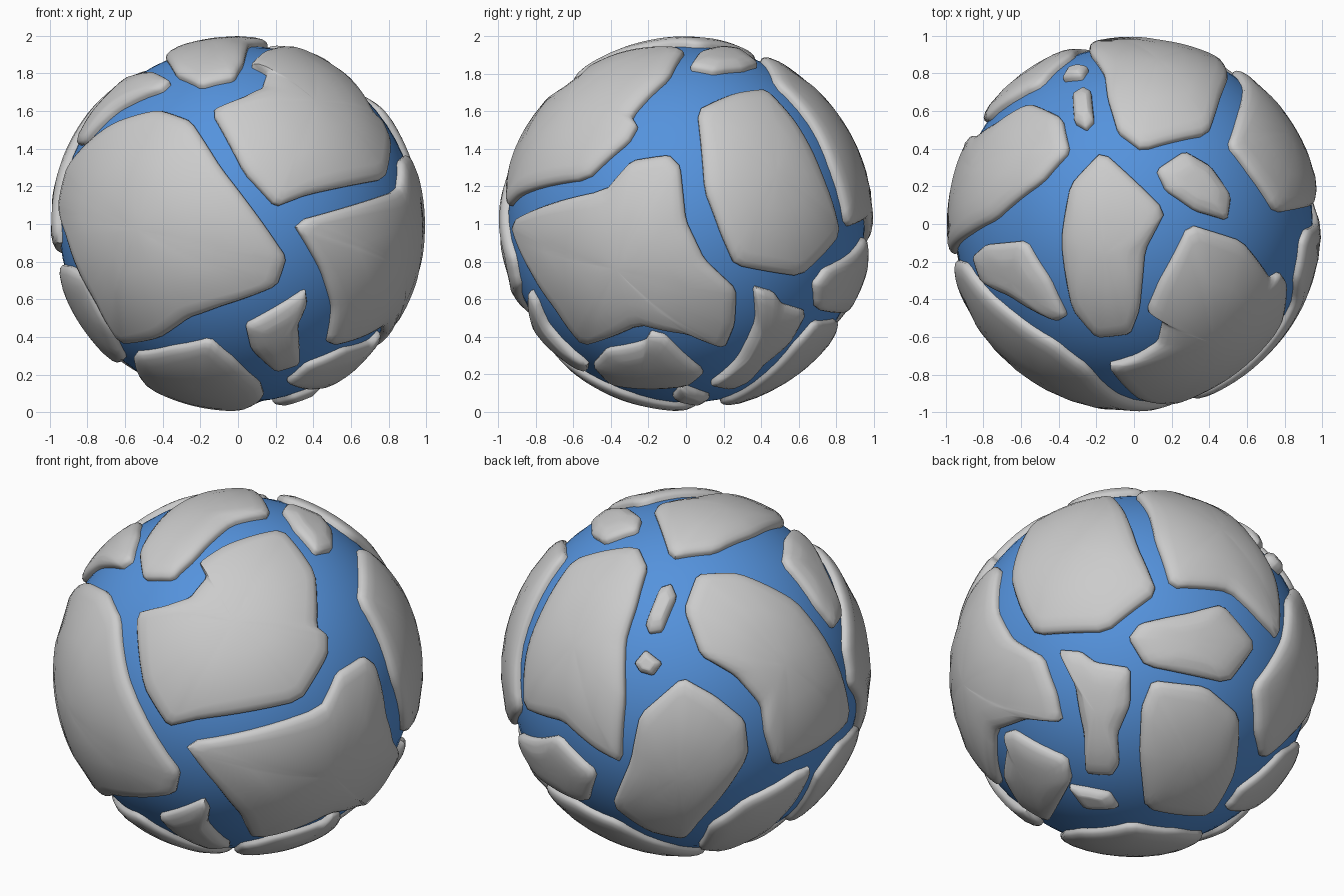
import bpy, bmesh, math
from mathutils import Vector

if "Cube" in bpy.data.objects:
    bpy.data.objects.remove(bpy.data.objects["Cube"])

CENTRE = Vector((0, 0, 1))
# viewing directions the outlines are drawn in: azimuth from the front, elevation
VIEWS = {"front": (0, 0), "right": (90, 0), "left": (270, 0), "top": (0, 90), "bottom": (0, -90),
         "front_right": (35, 24), "back_left": (215, 25), "back_low": (140, -28)}
# plate cross-section from rim to middle: inset, largest inset fraction, radius
RIM = [(0, 0, .93), (0, 0, .966), (.012, .1, .980), (.04, .27, .990), (.09, .4, .996)]
FILL = [.45, .65, .85]


def project(view, u, v, r=.975):
    """Point drawn in a view, as a direction from the globe's centre."""
    a, e = (math.radians(k) for k in VIEWS[view])
    right = Vector((math.cos(a), math.sin(a), 0))
    up = Vector((-math.sin(a) * math.sin(e), math.cos(a) * math.sin(e), math.cos(e)))
    out = right.cross(up)
    w = math.sqrt(max(0, r * r - u * u - v * v))
    return (right * u + up * v + out * w).normalized()


def outline(corners, cut=.1, step=.06):
    """Closed outline with slightly rounded corners and evenly short segments."""
    n, pts, res = len(corners), [], []
    for i in range(n):
        p, q = corners[i], corners[(i + 1) % n]
        pts += [p.lerp(q, cut), p.lerp(q, 1 - cut)]
    for i, p in enumerate(pts):
        q = pts[(i + 1) % len(pts)]
        k = max(1, math.ceil((q - p).length / step))
        res += [p.lerp(q, j / k).normalized() for j in range(k)]
    return res


def plate(name, view, pts):
    """Puffy curved plate lying on the globe."""
    rim = outline([project(view, *p) for p in pts])
    mid = sum(rim, Vector()).normalized()
    bm = bmesh.new()

    def ring(ts, r):
        return [bm.verts.new(b.lerp(mid, t).normalized() * r + CENTRE) for b, t in zip(rim, ts)]

    rings = [ring([min(d / max((b - mid).length, .01), cap) for b in rim], r) for d, cap, r in RIM]
    rings += [ring([t] * len(rim), .998) for t in FILL]
    tip = bm.verts.new(mid * .998 + CENTRE)
    n = len(rim)
    for i in range(n):
        j = (i + 1) % n
        for lo, hi in zip(rings, rings[1:]):
            bm.faces.new((lo[i], lo[j], hi[j], hi[i]))
        bm.faces.new((rings[-1][i], rings[-1][j], tip))
    bm.normal_update()
    if sum(f.normal.dot(mid) * f.calc_area() for f in bm.faces) < 0:
        bmesh.ops.reverse_faces(bm, faces=bm.faces[:])
    me = bpy.data.meshes.new(name)
    bm.to_mesh(me)
    bm.free()
    me.shade_smooth()
    me.set_sharp_from_angle(angle=math.radians(50))
    ob = bpy.data.objects.new(name, me)
    bpy.context.collection.objects.link(ob)


# blue globe
bpy.ops.mesh.primitive_uv_sphere_add(segments=64, ring_count=32, radius=.95, location=CENTRE)
globe = bpy.context.object
globe.name = "globe"
bpy.ops.object.shade_smooth()
blue = bpy.data.materials.new("blue")
blue.diffuse_color = (.09, .29, .72, 1)
blue.use_nodes = True
blue.node_tree.nodes["Principled BSDF"].inputs["Base Color"].default_value = blue.diffuse_color
globe.data.materials.append(blue)

# front plates
plate("front_left_plate", "front", [
    (-.95, .10), (-.90, .31), (-.66, .54), (-.42, .61), (-.25, .55), (-.09, .30), (.13, .01), (.26, -.18),
    (.21, -.33), (-.09, -.44), (-.26, -.50), (-.42, -.61), (-.62, -.64), (-.76, -.41), (-.91, -.07)])
plate("front_upper_plate", "front_right", [
    (-.55, .33), (-.40, .37), (-.26, .42), (-.17, .53), (-.21, .61), (-.07, .70), (.24, .78), (.42, .55),
    (.43, .26), (.49, .21), (.49, .11), (.34, -.14), (-.21, -.24), (-.38, -.28), (-.51, -.07)])
plate("front_low_small_plate", "front", [
    (.04, -.54), (.17, -.47), (.36, -.35), (.37, -.42), (.32, -.54), (.33, -.75), (.20, -.79), (.07, -.67)])

# right side plates
plate("right_plate", "right", [
    (-.93, .01), (-.43, .18), (-.29, .34), (-.09, .37), (-.03, .31), (0, .02), (.10, -.19), (.27, -.35),
    (.26, -.54), (.21, -.66), (.02, -.59), (-.25, -.54), (-.55, -.65), (-.70, -.45), (-.83, -.25)])
plate("right_rear_plate", "right", [
    (.06, .61), (.26, .70), (.42, .72), (.58, .55), (.74, .23), (.82, -.06), (.61, -.28), (.26, -.22),
    (.19, -.06), (.10, .18)])

# top plates
plate("top_plate", "top", [
    (-.34, .21), (-.17, .39), (.17, .07), (.06, -.14), (.03, -.46), (-.02, -.59), (-.20, -.61),
    (-.33, -.46), (-.39, -.09)])
plate("top_left_plate", "top", [
    (-.86, -.17), (-.79, -.11), (-.58, -.09), (-.45, -.30), (-.36, -.49), (-.41, -.52), (-.66, -.39),
    (-.82, -.30)])
plate("top_right_small_plate", "top", [
    (.12, .29), (.27, .39), (.41, .31), (.52, .15), (.50, .02), (.33, .07), (.17, .18)])

# back plates and two islands
plate("back_plate", "back_left", [
    (-.60, .61), (-.26, .68), (-.21, .57), (-.27, .36), (-.33, .17), (-.33, -.15), (-.35, -.49),
    (-.47, -.43), (-.66, -.27), (-.87, -.20), (-.86, .12), (-.77, .35)])
plate("back_left_upper_plate", "back_left", [
    (-.01, .34), (.06, .53), (.27, .54), (.59, .39), (.76, .17), (.88, -.26), (.73, -.40), (.48, -.51),
    (.43, -.34), (.41, -.18), (.27, -.02), (.08, .09)])
plate("back_left_lower_plate", "back_left", [
    (-.40, -.72), (-.30, -.48), (-.25, -.23), (-.02, -.03), (.16, -.13), (.32, -.26), (.34, -.45),
    (.08, -.80), (-.01, -.90), (-.20, -.86)])
plate("island_lower", "back_left", [(-.28, .05), (-.22, .12), (-.13, .05), (-.18, -.02), (-.25, 0)])
plate("island_upper", "back_left", [
    (-.22, .26), (-.14, .46), (-.08, .48), (-.05, .41), (-.13, .22), (-.20, .21)])

# lower back plates
plate("back_low_plate", "back_low", [
    (-.03, .15), (.03, .23), (.30, .29), (.48, .34), (.66, .12), (.51, -.09), (.06, 0)])
plate("back_low_right_plate", "back_low", [
    (-.41, .09), (-.29, .08), (-.21, .02), (-.02, -.01), (-.02, -.21), (-.09, -.37), (-.08, -.53),
    (-.12, -.59), (-.26, -.58), (-.27, -.37), (-.32, -.10)])
plate("bottom_rear_plate", "back_low", [
    (.10, -.08), (.39, -.11), (.57, -.26), (.55, -.56), (.41, -.79), (.06, -.76), (.03, -.48), (.04, -.23)])
plate("bottom_island", "back_low", [(-.36, -.64), (-.25, -.66), (-.13, -.685), (-.08, -.76), (-.27, -.76)])

# underside and lower left plates
plate("bottom_front_plate", "bottom", [
    (-.56, .40), (-.36, .62), (-.15, .74), (-.02, .65), (.12, .45), (.14, .30), (.03, -.02), (-.25, -.08),
    (-.48, -.03)])
plate("bottom_right_plate", "bottom", [
    (.56, .43), (.71, .22), (.76, .19), (.76, .11), (.56, -.10), (.46, -.02), (.32, .30), (.26, .41),
    (.37, .50)])
plate("left_low_plate", "left", [
    (.46, -.27), (.30, -.23), (.10, -.22), (0, -.28), (-.06, -.36), (-.03, -.55), (.03, -.74), (.26, -.72),
    (.44, -.54)])
plate("left_low_rear_plate", "left", [
    (-.44, -.78), (-.576, -.55), (-.50, -.38), (-.25, -.27), (-.14, -.27), (-.16, -.49), (-.18, -.68),
    (-.29, -.84)])
